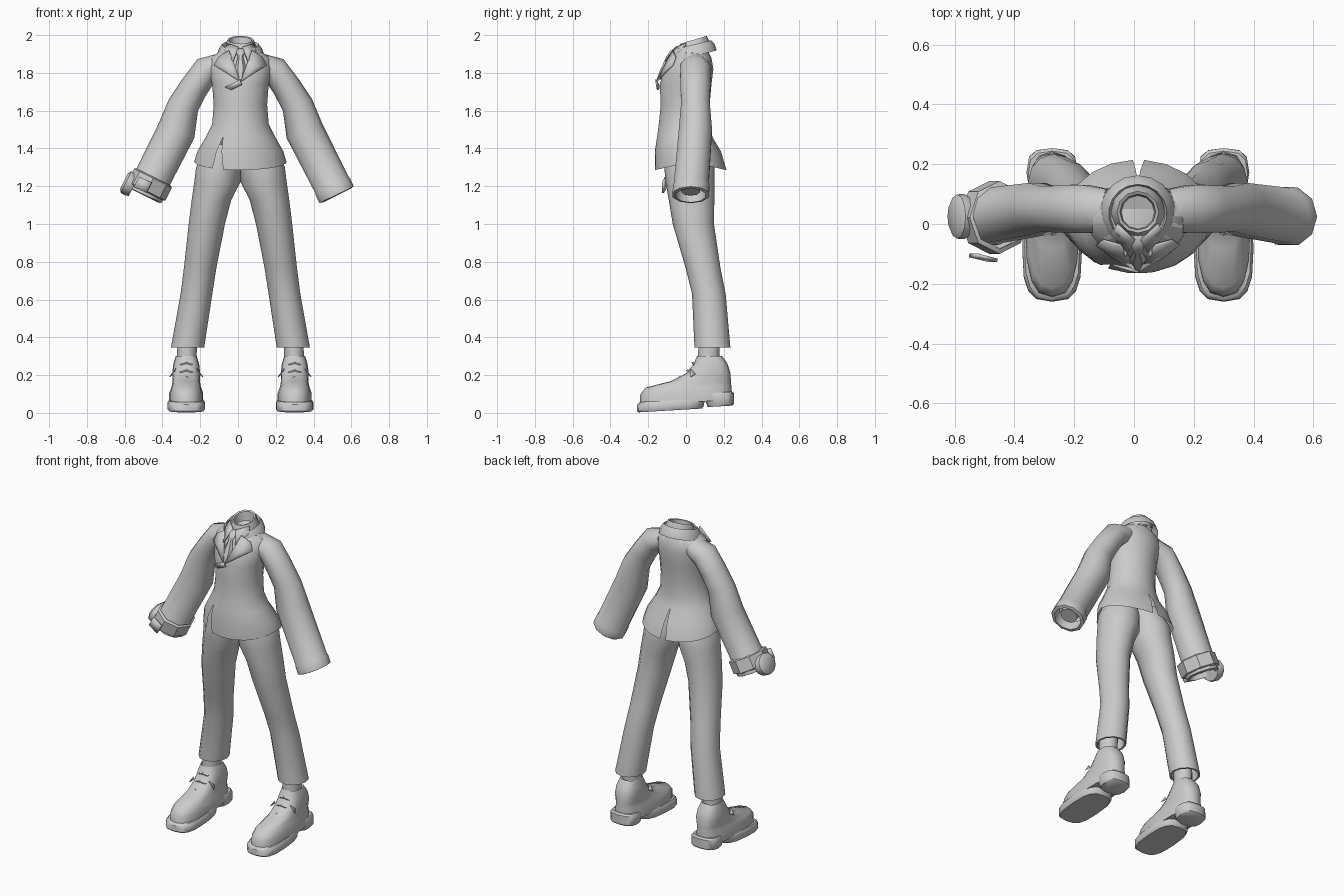
import bpy, bmesh
from math import sin, cos, pi, radians, copysign
from mathutils import Vector

X0 = 0.013      # the figure's mirror plane sits slightly off x = 0


def ring(z, hw, yf, yb, cx=0, n=16, a0=0, a1=360, p=1.0, slope=0, dip=0):
    """Roughly horizontal (super)ellipse arc; slope tilts it along y."""
    pts = []
    for i in range(n + 1):
        a = radians(a0 + (a1 - a0) * i / n)
        c, s = cos(a), sin(a)
        x = cx + hw * copysign(abs(c) ** p, c)
        y = (yf + yb) / 2 + (yb - yf) / 2 * copysign(abs(s) ** p, s)
        pts.append(Vector((x, y, z + slope * y - dip * abs(s))))
    return pts


def tube(path, n=10):
    """Rings across a path in the xz plane; path items are x, y, z, r, ry."""
    rings = []
    for i, (x, y, z, r, ry) in enumerate(path):
        a, b = path[max(i - 1, 0)], path[min(i + 1, len(path) - 1)]
        t = Vector((b[0] - a[0], 0, b[2] - a[2])).normalized()
        nrm = Vector((-t.z, 0, t.x))
        rings.append([Vector((x, y, z)) + nrm * r * cos(2 * pi * k / n)
                      + Vector((0, ry * sin(2 * pi * k / n), 0)) for k in range(n + 1)])
    return rings


def finish(name, bm, mirror, angle=42):
    bmesh.ops.remove_doubles(bm, verts=bm.verts, dist=1e-4)
    bmesh.ops.recalc_face_normals(bm, faces=bm.faces)
    me = bpy.data.meshes.new(name)
    bm.to_mesh(me)
    bm.free()
    me.shade_smooth()
    me.set_sharp_from_angle(angle=radians(angle))
    ob = bpy.data.objects.new(name, me)
    bpy.context.collection.objects.link(ob)
    ob.location.x = X0
    if mirror:
        m = ob.modifiers.new("mirror", 'MIRROR')
        m.use_mirror_merge = False
    return ob


def loft(name, strips, start=False, end=False, mirror=False, angle=42):
    bm = bmesh.new()
    for rings in strips:
        vs = [[bm.verts.new(p) for p in r] for r in rings]
        for u, v in zip(vs, vs[1:]):
            for k in range(len(u) - 1):
                bm.faces.new((u[k], u[k + 1], v[k + 1], v[k]))
        if start:
            bm.faces.new(vs[0][:-1])
        if end:
            bm.faces.new(vs[-1][:-1])
    return finish(name, bm, mirror, angle)


def sheet(name, polys, mirror=False, thick=0.008):
    bm = bmesh.new()
    for poly in polys:
        bm.faces.new([bm.verts.new(p) for p in poly])
    ob = finish(name, bm, mirror)
    if thick:
        m = ob.modifiers.new("thickness", 'SOLIDIFY')
        m.thickness, m.offset = thick, 0
    return ob


# Jacket body: two panels that share seams above the front and back vents
body = [(1.46, .185, -.155, .14), (1.53, .15, -.145, .125), (1.63, .142, -.135, .125),
        (1.74, .15, -.14, .135), (1.82, .168, -.118, .145), (1.88, .16, -.08, .135),
        (1.92, .10, -.05, .115)]


def panel(a0, a1, open0, open1, n):
    lower = [ring(1.33, .245, -.165, .215, n=n, a0=a0 + open0, a1=a1 - open1, dip=.045),
             ring(1.385, .228, -.166, .185, n=n, a0=a0 + open0 / 2, a1=a1 - open1 / 2)]
    return lower + [ring(*b, n=n, a0=a0, a1=a1) for b in body]


loft("jacket_body", [panel(90, 240, 4, 7, 8), panel(-120, 90, 8, 5, 11)])
loft("shoulder_cap", [[ring(*body[-2]), ring(*body[-1])]], end=True)

# Sleeves, with turned-in cuffs and a closed inner wrist
loft("sleeve", [tube([(.10, .045, 1.845, .06, .075), (.18, .05, 1.815, .075, .085),
                      (.245, .05, 1.725, .076, .083), (.302, .05, 1.63, .083, .08),
                      (.338, .05, 1.495, .102, .092), (.485, .028, 1.205, .098, .097),
                      (.488, .028, 1.199, .102, .101), (.509, .025, 1.155, .101, .101),
                      ])], start=True, mirror=True)
loft("cuff_lining", [tube([(.509, .025, 1.155, .101, .101), (.511, .025, 1.151, .082, .082),
                           ])
                     , tube([(.511, .025, 1.151, .082, .082), (.480, .025, 1.213, .078, .078)])],
     mirror=True)
loft("wrist", [tube([(.46, .025, 1.253, .06, .06), (.50, .025, 1.174, .052, .052)])],
     start=True, end=True, mirror=True)

# Trousers: one leg, mirrored, with a turned-in hem
leg = [(1.42, .09, -.10, .10, .09), (1.30, .118, -.115, .15, .117),
       (1.22, .122, -.108, .152, .123), (1.13, .105, -.092, .15, .153),
       (1.0, .096, -.07, .148, .178), (.77, .086, -.003, .182, .213),
       (.63, .084, .032, .21, .233), (.345, .088, .045, .235, .28),
       (.345, .076, .057, .223, .28), (.42, .072, .055, .215, .272)]
loft("trouser_leg", [[ring(*r, n=12) for r in leg]], start=True, mirror=True)

# Socks
loft("sock", [[ring(.27, .052, .06, .18, .285, 10), ring(.42, .052, .065, .178, .28, 10)]],
     start=True, end=True, mirror=True)

# Shoe uppers, front soles and heels
S = .287
upper = [(.055, .09, -.245, .238, .06), (.105, .09, -.242, .242, .03),
         (.138, .078, -.215, .24, .02), (.168, .072, -.08, .238, 0),
         (.212, .074, .005, .235, 0), (.26, .068, .04, .22, 0), (.302, .055, .06, .19, 0),
         (.295, .045, .07, .18, 0)]
loft("shoe_upper", [[ring(z, w, f, b, S, 16, p=.75, slope=s) for z, w, f, b, s in upper]],
     start=True, end=True, mirror=True)
loft("shoe_sole", [[ring(z, w, f, b, S, 16, p=.65, slope=.06) for z, w, f, b in
                    [(.018, .094, -.252, .085), (.026, .1, -.26, .092),
                     (.060, .1, -.258, .10), (.072, .092, -.245, .10)]]],
     start=True, end=True, mirror=True)
loft("shoe_heel", [[ring(z, w, f, b, S, 12, p=.7, slope=.06) for z, w, f, b in
                    [(.024, .078, .115, .245), (.032, .084, .112, .254),
                     (.088, .086, .09, .254), (.098, .08, .09, .244)]]],
     start=True, end=True, mirror=True)

# Laces and their loose ends
for y, z, w in [(-.035, .19, .034), (.008, .225, .036), (.035, .265, .034)]:
    loft("shoe_lace", [tube([(S - w, y + .01, z - .01, .006, .006), (S, y, z, .006, .006),
                             (S + w, y + .01, z - .01, .006, .006)], 5)],
         start=True, end=True, mirror=True)
sheet("lace_end", [[(S + d * .055, .02, .235), (S + d * .088, .025, .19),
                    (S + d * .07, .05, .205)] for d in (-1, 1)], mirror=True, thick=.004)

# Shirt collar: folded band tilted down to the front, with points
loft("shirt_collar", [[ring(z, r, .04 - r, .04 + r, n=12, slope=.3) for z, r in
                       [(1.88, .092), (1.915, .09), (1.963, .07), (1.96, .06), (1.905, .055)]]],
     end=True)
sheet("shirt_collar_point", [[(.01, -.055, 1.935), (.07, .0, 1.955), (.085, -.03, 1.915),
                              (.04, -.108, 1.862)]], mirror=True)

# Jacket collar, open at the front, and lapels
loft("jacket_collar", [[ring(z, r, .035 - r, .035 + r, n=14, a0=-52, a1=232, slope=.25)
                        for z, r in [(1.878, .128), (1.915, .116), (1.94, .098), (1.91, .09)]]])
sheet("lapel", [[(.06, -.07, 1.918), (.115, -.055, 1.885), (.075, -.105, 1.83),
                 (.0, -.157, 1.752)],
                [(.115, -.055, 1.885), (.14, -.07, 1.84), (.075, -.112, 1.80),
                 (.0, -.157, 1.752), (.075, -.105, 1.83)]], mirror=True)
sheet("lapel_tail", [[(-.083, -.138, 1.725), (-.003, -.16, 1.765),
                      (.008, -.155, 1.737), (-.048, -.15, 1.71)]])

# Tie: knot and blade
loft("tie", [[ring(z, w, y - .012, y + .02, n=6) for z, w, y in
              [(1.928, .02, -.055), (1.915, .024, -.075), (1.885, .014, -.095),
               (1.82, .03, -.125), (1.765, .012, -.145)]]], start=True, end=True)

# Wrist device on one sleeve: strap, round face and front buckle
loft("wrist_strap", [tube([(-.460, .022, 1.248, .102, .104), (-.463, .022, 1.242, .112, .122),
                           (-.497, .022, 1.175, .112, .122), (-.500, .022, 1.169, .102, .104)],
                          8)], angle=30)
loft("wrist_dial", [tube([(-.565, .025, 1.202, .06, .068), (-.585, .025, 1.212, .066, .076),
                          (-.605, .025, 1.222, .064, .074), (-.617, .025, 1.228, .045, .055)],
                         12)], start=True, end=True)
sheet("strap_buckle", [[(-.535, -.105, 1.25), (-.47, -.122, 1.22),
                        (-.498, -.122, 1.165), (-.565, -.105, 1.195)]], thick=.012)
